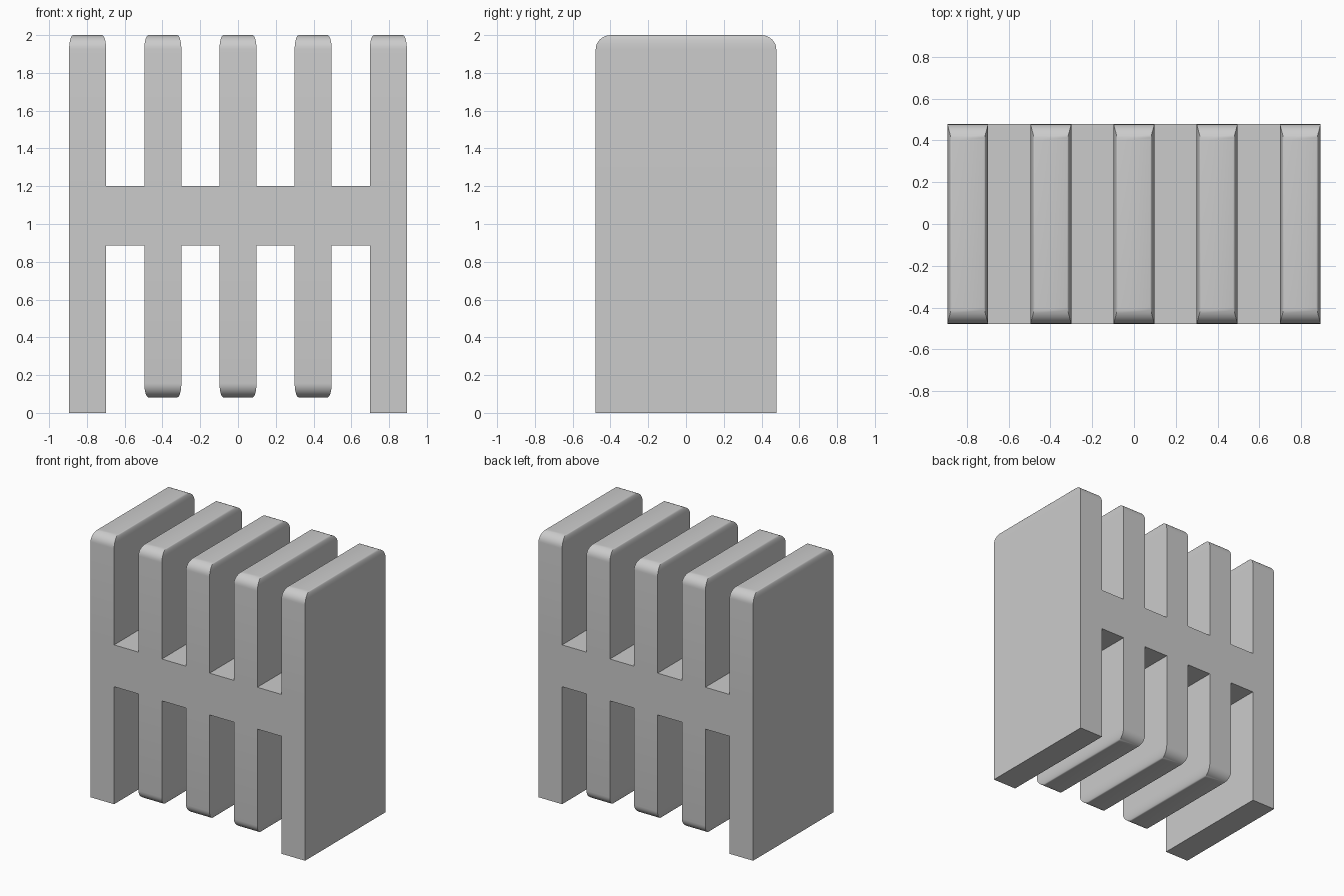
import bpy, bmesh
from math import sin, cos, pi

if "Cube" in bpy.data.objects:
    bpy.data.objects.remove(bpy.data.objects["Cube"])

HX, HY, PITCH = 0.098, 0.478, 0.398      # fin half sizes and spacing
BAR_LO, BAR_HI, TOP, LIFT = 0.885, 1.2, 2.0, 0.082
RX, RY, RZ, STEPS = 0.022, 0.08, 0.075, 8  # elliptical rounding of fin ends


def rounded_end(z, direction):
    """Levels (half x, half y, z) from straight side to flat cap."""
    levels = []
    for i in range(STEPS + 1):
        a = i / STEPS * pi / 2
        levels.append((HX - RX * (1 - cos(a)), HY - RY * (1 - cos(a)),
                       z - direction * RZ * (1 - sin(a))))
    return levels


bm = bmesh.new()


def add_fin(cx, raised, join_left, join_right):
    """Loft one fin, leaving openings where the cross bar joins it."""
    low = rounded_end(LIFT, -1)[::-1] if raised else [(HX, HY, 0)]
    levels = low + [(HX, HY, BAR_LO), (HX, HY, BAR_HI)] + rounded_end(TOP, 1)
    rings = [[bm.verts.new((cx + sx * hx, sy * hy, z))
              for sx, sy in ((-1, -1), (1, -1), (1, 1), (-1, 1))]
             for hx, hy, z in levels]
    bm.faces.new(rings[0][::-1])
    bm.faces.new(rings[-1])
    bar = len(low)
    for k in range(len(rings) - 1):
        a, b = rings[k], rings[k + 1]
        for s in range(4):
            if k == bar and ((s == 1 and join_right) or (s == 3 and join_left)):
                continue
            t = (s + 1) % 4
            bm.faces.new((a[s], a[t], b[t], b[s]))
    return rings[bar], rings[bar + 1]


# Five fins; the three inner ones stop short of the ground
bars = [add_fin((i - 2) * PITCH, 0 < i < 4, i > 0, i < 4) for i in range(5)]

# Cross bar bridging neighbouring fins
for (l0, l1), (r0, r1) in zip(bars, bars[1:]):
    bm.faces.new((l0[1], r0[0], r1[0], l1[1]))   # front
    bm.faces.new((r0[3], l0[2], l1[2], r1[3]))   # back
    bm.faces.new((l1[1], r1[0], r1[3], l1[2]))   # top
    bm.faces.new((l0[2], r0[3], r0[0], l0[1]))   # underside

bmesh.ops.recalc_face_normals(bm, faces=bm.faces)
mesh = bpy.data.meshes.new("finned_block")
bm.to_mesh(mesh)
bm.free()
obj = bpy.data.objects.new("finned_block", mesh)
bpy.context.collection.objects.link(obj)
bpy.context.view_layer.objects.active = obj
obj.select_set(True)
bpy.ops.object.shade_smooth_by_angle()
